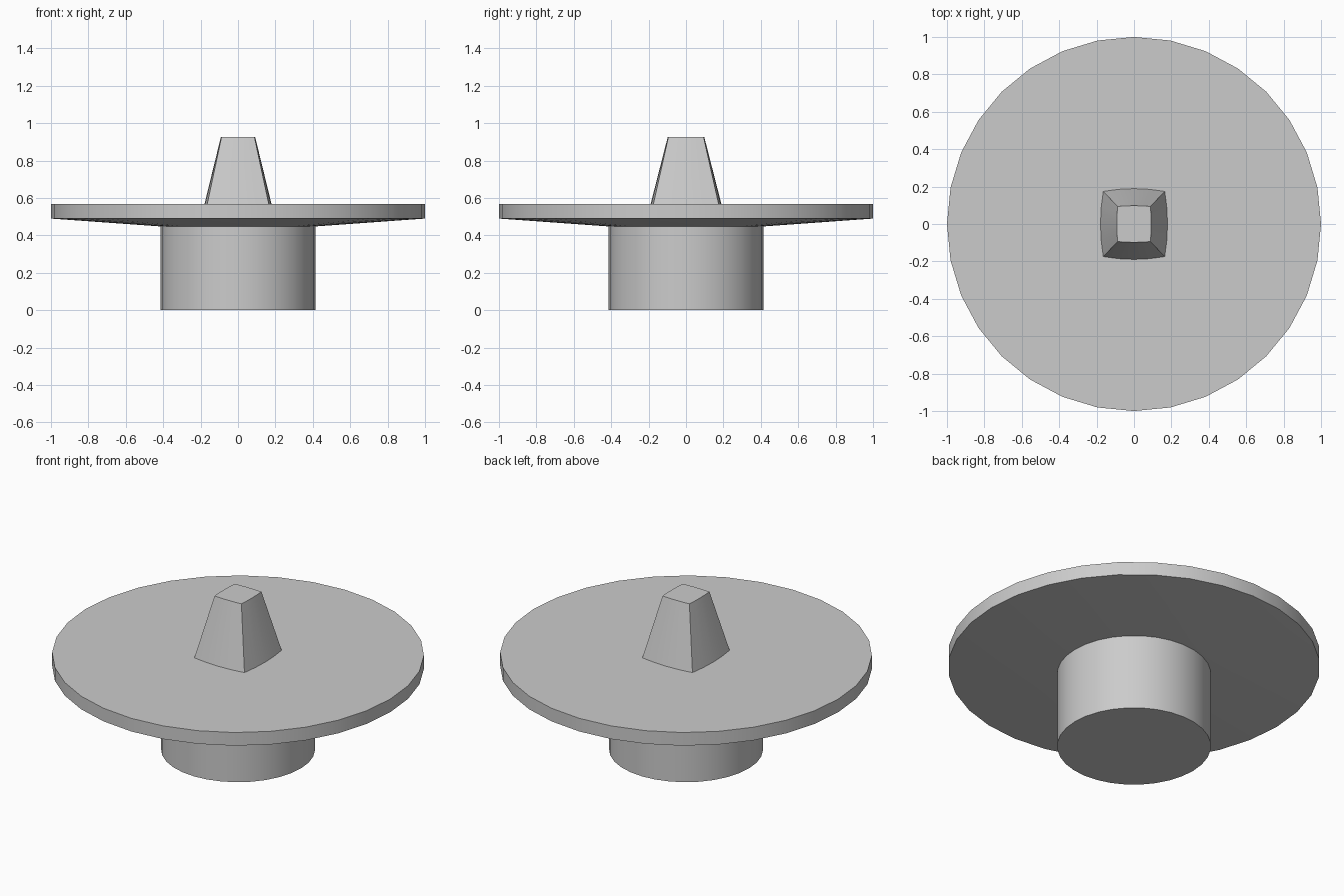
import bpy, bmesh, math

if "Cube" in bpy.data.objects:
    bpy.data.objects.remove(bpy.data.objects["Cube"])


def loft(name, rings):
    """Skin a stack of equal-length point rings and cap both ends."""
    bm = bmesh.new()
    loops = [[bm.verts.new(p) for p in ring] for ring in rings]
    n = len(loops[0])
    for low, high in zip(loops, loops[1:]):
        for i in range(n):
            j = (i + 1) % n
            bm.faces.new((low[i], low[j], high[j], high[i]))
    bm.faces.new(loops[0][::-1])
    bm.faces.new(loops[-1])
    mesh = bpy.data.meshes.new(name)
    bm.to_mesh(mesh)
    bm.free()
    obj = bpy.data.objects.new(name, mesh)
    bpy.context.collection.objects.link(obj)
    bpy.ops.object.select_all(action='DESELECT')
    obj.select_set(True)
    bpy.context.view_layer.objects.active = obj
    bpy.ops.object.shade_smooth_by_angle(angle=math.radians(30))
    return obj


def circle(r, z, n=32):
    return [(r * math.cos(math.tau * i / n), r * math.sin(math.tau * i / n), z)
            for i in range(n)]


def bulged_rect(x, y, bulge, z, steps=4):
    """Rectangle with half sizes x, y whose sides bow outward."""
    corners = [(x, -y), (x, y), (-x, y), (-x, -y)]
    normals = [(1, 0), (0, 1), (-1, 0), (0, -1)]
    pts = []
    for k in range(4):
        (ax, ay), (bx, by), (nx, ny) = corners[k], corners[(k + 1) % 4], normals[k]
        for s in range(steps):
            t = s / steps
            b = bulge * 4 * t * (1 - t)
            pts.append((ax + (bx - ax) * t + nx * b, ay + (by - ay) * t + ny * b, z))
    return pts


# Round hub under the disc
loft("hub", [circle(0.414, 0), circle(0.414, 0.45)])

# Wide disc with a shallow conical underside
loft("disc", [circle(0.414, 0.448), circle(1, 0.49), circle(1, 0.568)])

# Tapered square peg with slightly bowed sides
loft("peg", [bulged_rect(0.165, 0.175, 0.015, 0.565),
             bulged_rect(0.088, 0.094, 0.004, 0.925)])
